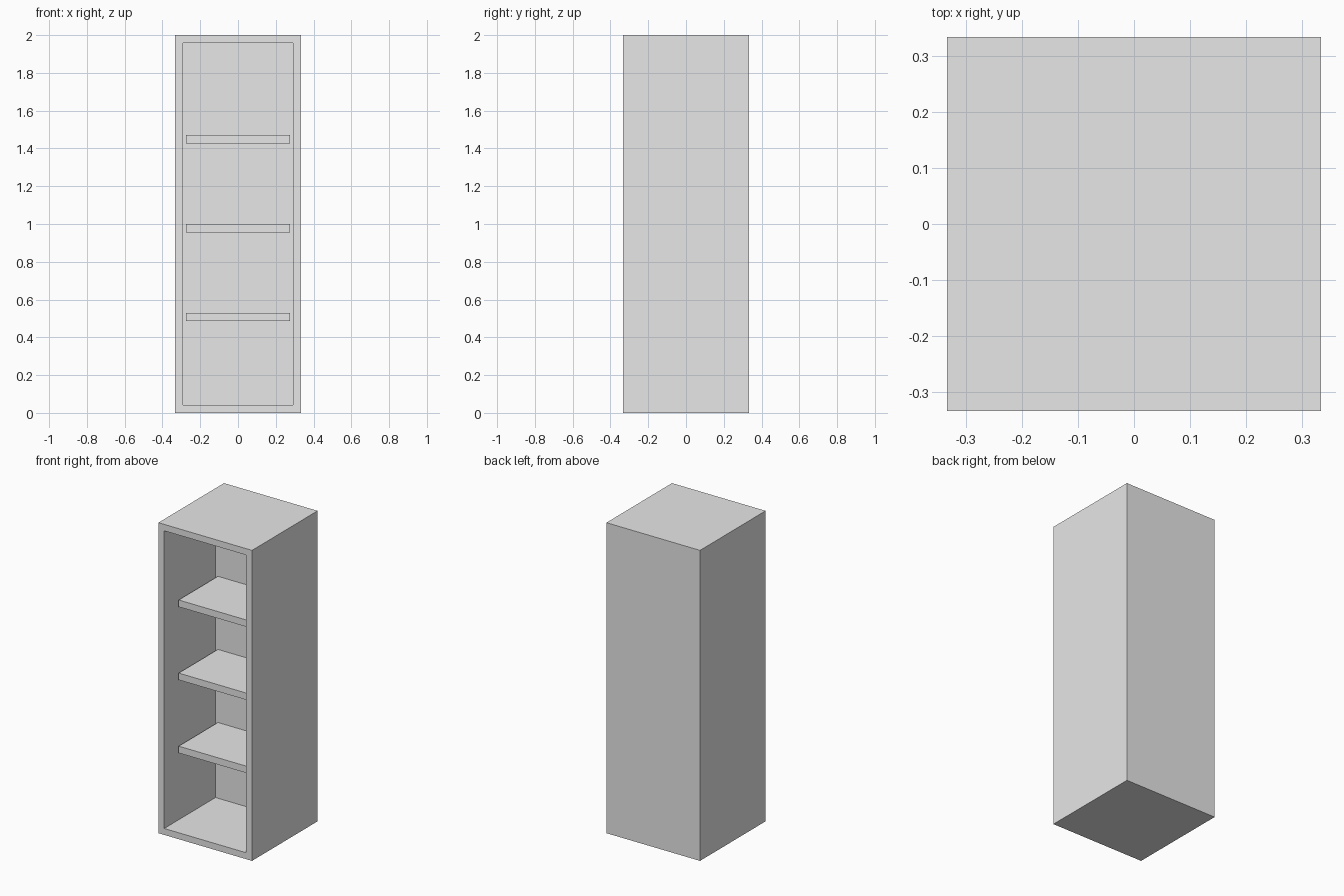
import bpy, bmesh
from mathutils import Matrix, Vector

default = bpy.data.objects.get("Cube")
if default:
    bpy.data.objects.remove(default, do_unlink=True)

WIDTH, HEIGHT = 0.667, 2.0
WALL = 0.0585            # frame thickness around the opening
RECESS = 0.522           # depth of the opening
SHELF_SETBACK = 0.123    # shelf edge behind the front frame
SHELF_THICK = 0.044

grey = bpy.data.materials.new("light grey")
grey.use_nodes = True
colour = (0.8, 0.8, 0.8, 1)
grey.diffuse_color = colour
grey.node_tree.nodes["Principled BSDF"].inputs["Base Color"].default_value = colour


def box(bm, centre, size):
    matrix = Matrix.Translation(centre) @ Matrix.Diagonal((*size, 1))
    bmesh.ops.create_cube(bm, size=1, matrix=matrix)


def finish(bm, name):
    bmesh.ops.recalc_face_normals(bm, faces=bm.faces)
    mesh = bpy.data.meshes.new(name)
    bm.to_mesh(mesh)
    bm.free()
    mesh.materials.append(grey)
    obj = bpy.data.objects.new(name, mesh)
    bpy.context.collection.objects.link(obj)
    return obj


# Cabinet: a block whose front is inset and pushed inward
bm = bmesh.new()
box(bm, (0, 0, HEIGHT / 2), (WIDTH, WIDTH, HEIGHT))
front = min(bm.faces, key=lambda f: f.calc_center_median().y)
bmesh.ops.inset_region(bm, faces=[front], thickness=WALL)
pushed = bmesh.ops.extrude_discrete_faces(bm, faces=[front])["faces"]
bmesh.ops.translate(bm, verts=pushed[0].verts, vec=Vector((0, RECESS, 0)))
finish(bm, "cabinet")

# Three evenly spaced shelves, set back from the front
spacing = (HEIGHT - 2 * WALL) / 4
front_y = -WIDTH / 2 + SHELF_SETBACK
back_y = -WIDTH / 2 + RECESS
for i, name in enumerate(("lower_shelf", "middle_shelf", "upper_shelf"), 1):
    bm = bmesh.new()
    top = WALL + spacing * i
    box(bm, (0, (front_y + back_y) / 2, top - SHELF_THICK / 2),
        (WIDTH - 2 * WALL, back_y - front_y, SHELF_THICK))
    finish(bm, name)
